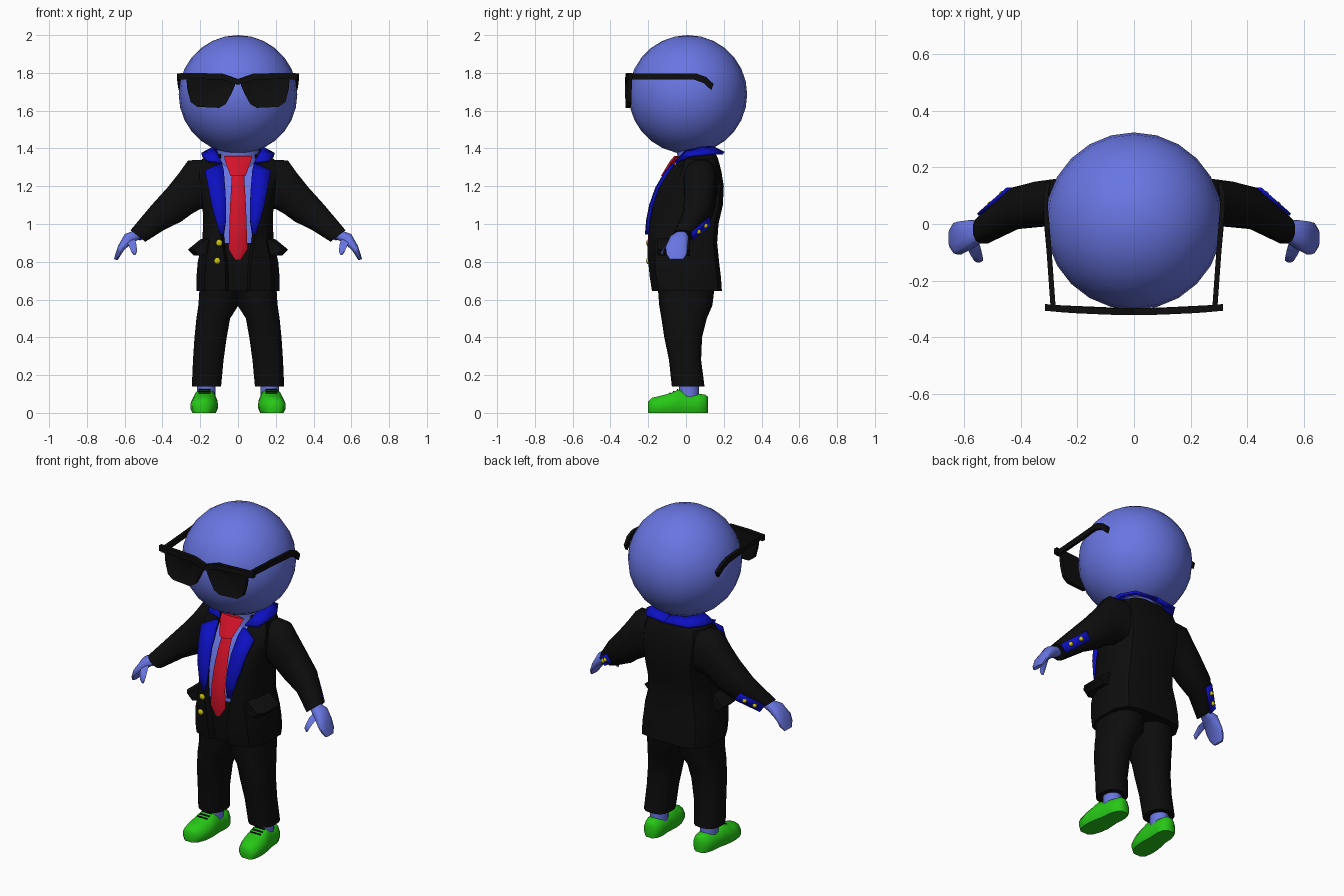
import bpy, bmesh, math
from mathutils import Vector


def material(name, r, g, b):
    m = bpy.data.materials.new(name)
    m.diffuse_color = (r, g, b, 1)
    return m


SKIN = material("periwinkle skin", 0.14, 0.18, 0.76)
BLACK = material("black cloth", 0.004, 0.004, 0.004)
BLUE = material("lapel blue", 0.004, 0.005, 0.55)
RED = material("tie red", 0.65, 0.006, 0.022)
GREEN = material("shoe green", 0.02, 0.58, 0.008)
YELLOW = material("button yellow", 0.6, 0.55, 0.005)


def finish(name, bm, mats, mirror=False, angle=40):
    bmesh.ops.recalc_face_normals(bm, faces=bm.faces)
    me = bpy.data.meshes.new(name)
    bm.to_mesh(me)
    bm.free()
    ob = bpy.data.objects.new(name, me)
    bpy.context.collection.objects.link(ob)
    for m in mats:
        me.materials.append(m)
    bpy.ops.object.select_all(action='DESELECT')
    ob.select_set(True)
    bpy.context.view_layer.objects.active = ob
    bpy.ops.object.shade_smooth_by_angle(angle=math.radians(angle))
    if mirror:
        ob.modifiers.new("Mirror", 'MIRROR').use_mirror_merge = False
    return ob


def loft(rings, caps=True):
    """Skin a list of equal-length closed rings."""
    bm = bmesh.new()
    vs = [[bm.verts.new(p) for p in r] for r in rings]
    n = len(vs[0])
    for a, b in zip(vs, vs[1:]):
        for i in range(n):
            bm.faces.new((a[i], a[(i + 1) % n], b[(i + 1) % n], b[i]))
    if caps:
        bm.faces.new(vs[0])
        bm.faces.new(vs[-1])
    return bm


def ring(c, u, v, n=12, power=0.8):
    """Rounded oval around c with half axes u and v."""
    c, u, v = Vector(c), Vector(u), Vector(v)
    out = []
    for i in range(n):
        a = 2 * math.pi * (i + 0.5) / n
        ca, sa = math.cos(a), math.sin(a)
        out.append(c + u * math.copysign(abs(ca) ** power, ca)
                   + v * math.copysign(abs(sa) ** power, sa))
    return out


def limb(name, sections, mat):
    """Section: top x, z, bottom x, z, centre y, half depth."""
    rings = [ring(((tx + bx) / 2, y, (tz + bz) / 2),
                  ((tx - bx) / 2, 0, (tz - bz) / 2), (0, h, 0))
             for tx, tz, bx, bz, y, h in sections]
    return finish(name, loft(rings), [mat], True, 50)


def ribbon(name, rows, thick, mat):
    bm = bmesh.new()
    vs = [[bm.verts.new(p) for p in r] for r in rows]
    for a, b in zip(vs, vs[1:]):
        bm.faces.new((a[0], a[1], b[1], b[0]))
    ob = finish(name, bm, [mat], True)
    s = ob.modifiers.new("Solidify", 'SOLIDIFY')
    s.thickness, s.offset = thick, 0
    return ob


def ball(name, c, r, mat, mirror, seg=10, rings=6, squash=1):
    bm = bmesh.new()
    bmesh.ops.create_uvsphere(bm, u_segments=seg, v_segments=rings, radius=r)
    for v in bm.verts:
        v.co.y *= squash
    bmesh.ops.translate(bm, vec=c, verts=bm.verts)
    return finish(name, bm, [mat], mirror, 60)


# Head and neck
ball("head", (0, 0.01, 1.686), 0.314, SKIN, False, 24, 14)
finish("neck", loft([ring((0, y, z), (h, 0, 0), (0, h * 0.85, 0), 14, 1) for z, y, h in
                     ((1.30, 0.05, 0.125), (1.36, 0.05, 0.11), (1.44, 0.03, 0.12))]), [SKIN])

# Jacket: z, half width, front y, back y, half width of the open front
JACKET = [(0.645, 0.22, -0.18, 0.19, 0.05), (0.72, 0.22, -0.192, 0.185, 0.05),
          (0.80, 0.213, -0.2, 0.175, 0.055), (0.90, 0.19, -0.2, 0.165, 0.07),
          (1.00, 0.184, -0.195, 0.172, 0.08), (1.10, 0.188, -0.175, 0.195, 0.085),
          (1.20, 0.20, -0.14, 0.2, 0.088), (1.28, 0.205, -0.09, 0.187, 0.09),
          (1.345, 0.19, -0.03, 0.17, 0.09), (1.375, 0.13, 0.0, 0.155, 0.07)]


def front_y(z):
    for a, b in zip(JACKET, JACKET[1:]):
        if a[0] <= z <= b[0]:
            return a[2] + (b[2] - a[2]) * (z - a[0]) / (b[0] - a[0])
    return JACKET[0][2]


rings = []
for z, w, f, b, s in JACKET:
    half = [(s, f + 0.03), (s + 0.015, f), (w * 0.8, f + 0.035), (w, f * 0.4 + 0.01),
            (w, b * 0.5), (w * 0.8, b - 0.02), (w * 0.4, b)]
    pts = [(0, f + 0.028)] + half + [(0, b - 0.004)] + [(-x, y) for x, y in reversed(half)]
    rings.append([(x, y, z) for x, y in pts])
bm = loft(rings)
for face in bm.faces:
    c = face.calc_center_median()
    if c.z > 0.9 and c.y < 0.05 and abs(c.x) < 0.05:
        face.material_index = 1  # shirt front
finish("jacket", bm, [BLACK, SKIN], False, 35)

# Sleeves and hands
limb("sleeve", [(0.17, 1.345, 0.16, 1.08, 0.08, 0.09), (0.265, 1.34, 0.20, 1.075, 0.075, 0.09),
                (0.315, 1.27, 0.245, 1.05, 0.075, 0.085), (0.375, 1.195, 0.30, 1.01, 0.07, 0.082),
                (0.46, 1.10, 0.385, 0.97, 0.055, 0.075), (0.57, 0.968, 0.49, 0.905, -0.02, 0.05)], BLACK)
limb("hand", [(0.55, 0.965, 0.515, 0.92, -0.025, 0.03), (0.60, 0.948, 0.55, 0.905, -0.035, 0.05),
              (0.635, 0.885, 0.60, 0.865, -0.05, 0.06), (0.648, 0.845, 0.62, 0.835, -0.05, 0.055),
              (0.657, 0.815, 0.638, 0.808, -0.05, 0.035)], SKIN)
thumb = [((0.575, -0.06, 0.925), 0.025), ((0.56, -0.1, 0.895), 0.022),
         ((0.55, -0.125, 0.86), 0.017), ((0.548, -0.125, 0.84), 0.008)]
finish("thumb", loft([ring(c, (r, 0, 0), (0, r * 0.7, r * 0.7), 8, 1) for c, r in thumb]),
       [SKIN], True, 60)

# Cuff patches with buttons on the back of each sleeve
a, b = Vector((0.43, 0.126, 1.015)), Vector((0.535, 0.034, 0.935))
side = Vector((0.018, 0, 0.022))
ribbon("cuff_patch", [(p - side, p + side) for p in (a, b)], 0.009, BLUE)
for i, t in enumerate((0.3, 0.7)):
    ball("cuff_button_%d" % i, a.lerp(b, t) + Vector((0.004, 0.006, 0)), 0.013, YELLOW, True, 8, 5)

# Lapels and collar: lapel rows are inner x, outer x, z
LAPEL = [(0.075, 0.095, 0.945), (0.064, 0.118, 1.02), (0.063, 0.14, 1.10),
         (0.068, 0.157, 1.19), (0.075, 0.175, 1.28), (0.083, 0.10, 1.315)]
ribbon("lapel", [((i, front_y(z) - 0.012, z), (o, front_y(z) - 0.006, z))
                 for i, o, z in LAPEL], 0.016, BLUE)
ribbon("collar", [((0.085, -0.055, 1.325), (0.165, -0.045, 1.335)),
                  ((0.12, 0.0, 1.385), (0.19, 0.015, 1.36)),
                  ((0.125, 0.08, 1.405), (0.19, 0.1, 1.37)),
                  ((0.09, 0.135, 1.405), (0.14, 0.18, 1.375)),
                  ((0, 0.15, 1.40), (0, 0.2, 1.375))], 0.016, BLUE)


# Tie: z, half width, centre y
def tie(name, rows):
    finish(name, loft([[(-w, y, z), (-w * 0.5, y - 0.012, z), (w * 0.5, y - 0.012, z),
                        (w, y, z), (0, y + 0.025, z)] for z, w, y in rows]), [RED])


tie("tie_knot", [(1.36, 0.074, -0.05), (1.33, 0.068, -0.075), (1.255, 0.04, -0.12)])
tie("tie_blade", [(1.27, 0.032, -0.095), (1.2, 0.036, -0.132), (1.1, 0.042, -0.165),
                  (0.98, 0.046, -0.188), (0.865, 0.05, -0.192), (0.81, 0.016, -0.19)])

# Jacket buttons and pocket flaps
for i, (x, z) in enumerate(((-0.1, 0.9), (-0.11, 0.805))):
    ball("jacket_button_%d" % i, (x, -0.2, z), 0.018, YELLOW, False, 10, 6, 0.6)
FLAP = [(0.17, 0.925), (0.2, 0.918), (0.265, 0.865), (0.232, 0.832), (0.17, 0.845)]
finish("pocket_flap", loft([[(x - dx, y, z) for x, z in FLAP]
                            for y, dx in ((-0.15, 0.03), (-0.11, 0), (0.02, 0))]), [BLACK], True)

# Trouser legs: z, inner x, outer x, front y, back y
LEG = [(0.74, -0.01, 0.2, -0.155, 0.16), (0.57, -0.005, 0.212, -0.142, 0.14),
       (0.5, 0.04, 0.222, -0.13, 0.11), (0.4, 0.058, 0.232, -0.115, 0.085),
       (0.28, 0.075, 0.24, -0.09, 0.08), (0.14, 0.088, 0.246, -0.075, 0.098)]
finish("trouser_leg", loft([ring(((i + o) / 2, (f + b) / 2, z), ((o - i) / 2, 0, 0),
                                 (0, (b - f) / 2, 0), 14) for z, i, o, f, b in LEG]),
       [BLACK], True, 50)
finish("ankle", loft([ring((0.168, 0.015, z), (0.05, 0, 0), (0, 0.055, 0), 12, 1)
                      for z in (0.06, 0.17)]), [SKIN], True)

# Shoes: y, centre x, half width, height
SHOE = [(-0.2, 0.19, 0.028, 0.06), (-0.18, 0.188, 0.055, 0.08), (-0.13, 0.182, 0.07, 0.092),
        (-0.08, 0.178, 0.072, 0.105), (-0.035, 0.175, 0.066, 0.125), (0.0, 0.172, 0.06, 0.105),
        (0.06, 0.168, 0.06, 0.1), (0.1, 0.165, 0.046, 0.098), (0.117, 0.165, 0.022, 0.085)]
finish("shoe", loft([[(x + w * k, y, h * t) for k, t in
                      ((-0.85, 0), (0.85, 0), (1, 0.25), (0.98, 0.55), (0.72, 0.88), (0.3, 1),
                       (-0.3, 1), (-0.72, 0.88), (-0.98, 0.55), (-1, 0.25))]
                     for y, x, w, h in SHOE]), [GREEN], True, 45)
for i, (y, z) in enumerate(((-0.085, 0.105), (-0.065, 0.113), (-0.045, 0.122))):
    finish("lace_%d" % i, loft([[(x, y + dy, z + dz) for dy, dz in
                                 ((-0.003, -0.003), (0.003, -0.001), (0.003, 0.004), (-0.003, 0.003))]
                                for x in (0.145, 0.21)]), [BLACK], True)

# Sunglasses: lens rims with inset lenses
LENS = [(0.275, 1.785), (0.268, 1.71), (0.25, 1.645), (0.215, 1.62), (0.1, 1.615), (0.065, 1.635),
        (0.035, 1.69), (0.015, 1.735), (0.02, 1.765), (0.06, 1.785)]


def bend(x):
    return 0.15 * x * x


bm = loft([[(x, y + bend(x), z) for x, z in LENS] for y in (-0.322, -0.298)])
face = min(bm.faces, key=lambda f: f.calc_center_median().y)
bmesh.ops.recalc_face_normals(bm, faces=bm.faces)
bmesh.ops.inset_region(bm, faces=[face], thickness=0.016, depth=0)
bmesh.ops.translate(bm, vec=(0, 0.008, 0), verts=face.verts)
finish("lens_rim", bm, [BLACK], True, 30)

# Brow bar, bridge and temples as square rods
BROW = [(0.315, 1.782), (0.2, 1.783), (0.08, 1.78), (0.0, 1.752)]
finish("brow_bar", loft([[(x, y + bend(x), z + dz) for y, dz in
                          ((-0.322, -0.016), (-0.322, 0.016), (-0.298, 0.016), (-0.298, -0.016))]
                         for x, z in BROW]), [BLACK], True, 30)
TEMPLE = [(0.285, -0.31, 1.78), (0.3, -0.1, 1.78), (0.313, 0.05, 1.78),
          (0.312, 0.1, 1.762), (0.305, 0.14, 1.725)]
finish("temple", loft([[(x + dx, y + dz * 0.4 * (y > 0), z + dz) for dx, dz in
                        ((-0.009, -0.016), (0.009, -0.016), (0.009, 0.016), (-0.009, 0.016))]
                       for x, y, z in TEMPLE]), [BLACK], True, 30)
